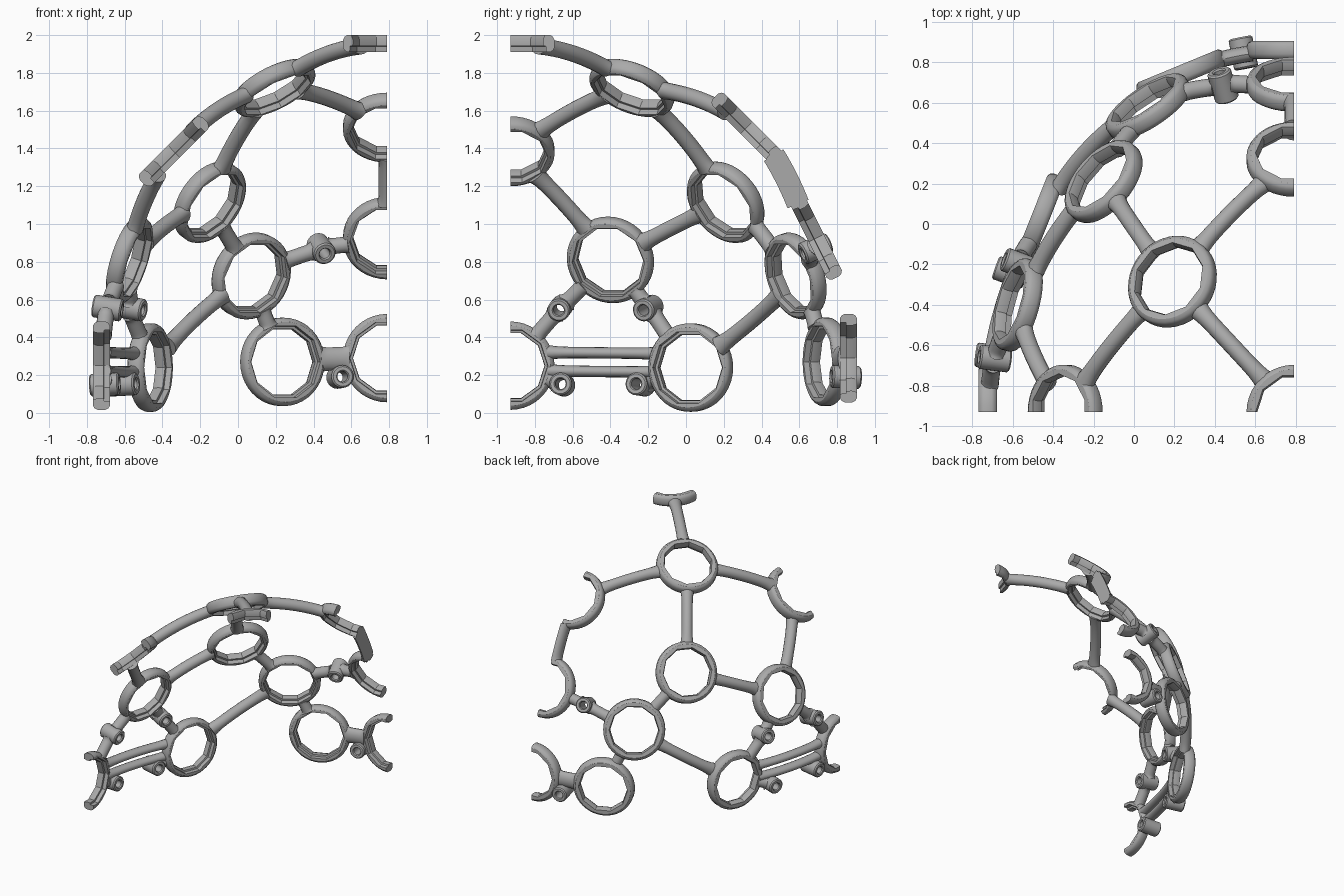
import bpy, bmesh, math
from mathutils import Vector, Matrix

if "Cube" in bpy.data.objects:
    bpy.data.objects.remove(bpy.data.objects["Cube"])

CENTRE = Vector((0.79, -0.93, 0.25))
SEMI = Vector((1.513, 1.79, 1.705))

grey = bpy.data.materials.new("plain grey")
grey.use_nodes = True
grey.diffuse_color = (0.4, 0.4, 0.4, 1)
grey.node_tree.nodes["Principled BSDF"].inputs["Base Color"].default_value = (0.4, 0.4, 0.4, 1)


def level(p):
    d = p - CENTRE
    return math.sqrt(sum((d[i] / SEMI[i]) ** 2 for i in range(3)))


def outward(p):
    d = p - CENTRE
    return Vector([d[i] / SEMI[i] ** 2 for i in range(3)]).normalized()


def finish(name, bm):
    """Trim at the two symmetry planes, cap the cuts and make the object."""
    for axis, sign in ((0, 1), (1, -1)):
        co = Vector((0, 0, 0))
        co[axis] = CENTRE[axis]
        no = Vector((0, 0, 0))
        no[axis] = sign
        cut = bmesh.ops.bisect_plane(bm, geom=bm.verts[:] + bm.edges[:] + bm.faces[:], dist=1e-5,
                                     plane_co=co, plane_no=no, clear_outer=True)["geom_cut"]
        edges = [e for e in cut if isinstance(e, bmesh.types.BMEdge) and e.is_boundary]
        if edges:
            bmesh.ops.holes_fill(bm, edges=edges, sides=0)
    bmesh.ops.recalc_face_normals(bm, faces=bm.faces[:])
    mesh = bpy.data.meshes.new(name)
    bm.to_mesh(mesh)
    bm.free()
    mesh.materials.append(grey)
    obj = bpy.data.objects.new(name, mesh)
    bpy.context.collection.objects.link(obj)
    bpy.ops.object.select_all(action="DESELECT")
    obj.select_set(True)
    bpy.context.view_layer.objects.active = obj
    bpy.ops.object.shade_smooth_by_angle(angle=math.radians(32))


def skin(bm, loops, close):
    """Join successive closed loops of vertices with quads."""
    pairs = list(zip(loops, loops[1:])) + ([(loops[-1], loops[0])] if close else [])
    for a, b in pairs:
        for i in range(len(a)):
            j = (i + 1) % len(a)
            bm.faces.new((a[i], a[j], b[j], b[i]))


def lathe(name, centre, normal, profile, segments, bore_sides=0, bore_below=0):
    """Revolve a closed (radius, height) profile; the bore may be a polygon."""
    n = normal.normalized()
    ref = Vector((0, 0, 1)) if abs(n.z) < 0.95 else Vector((0, 1, 0))
    u = (ref - n * ref.dot(n)).normalized()
    v = n.cross(u)
    bm = bmesh.new()
    loops = []
    for r, h in profile:
        loop = []
        for k in range(segments):
            a = math.tau * k / segments
            rad = r
            if bore_sides and r < bore_below:
                half = math.pi / bore_sides
                rad = r * math.cos(half) / math.cos((a + half) % (2 * half) - half)
            loop.append(bm.verts.new(centre + n * h + (u * math.cos(a) + v * math.sin(a)) * rad))
        loops.append(loop)
    skin(bm, loops, True)
    finish(name, bm)


def strut(name, a, b, gap_a, gap_b, wide=0.042, deep=0.044, flare=0.35):
    """Tube that follows the curved shell between two points."""
    d = (b - a).normalized()
    p, q = a + d * gap_a, b - d * gap_b
    la, lb = level(a), level(b)
    steps = 14
    path = []
    for i in range(steps + 1):
        t = i / steps
        c = p.lerp(q, t)
        path.append(CENTRE + (c - CENTRE) * ((la + (lb - la) * t) / level(c)))
    bm = bmesh.new()
    loops = []
    for i, c in enumerate(path):
        tan = (path[min(i + 1, steps)] - path[max(i - 1, 0)]).normalized()
        side = tan.cross(outward(c)).normalized()
        up = side.cross(tan)
        grow = 1 + flare * abs(2 * i / steps - 1) ** 6
        loops.append([bm.verts.new(c + side * wide * grow * math.cos(w) + up * deep * math.sin(w))
                      for w in (math.tau * k / 16 for k in range(16))])
    skin(bm, loops, False)
    bm.faces.new(loops[0])
    bm.faces.new(loops[-1])
    finish(name, bm)


# Rings: name -> (centre, optional facing direction)
RINGS = {
    "low_back": ((0.235, 0.74, 0.27), (-0.38, 0.92, 0)),
    "mid_back": ((0.07, 0.58, 0.725), None),
    "upper": ((-0.15, 0.21, 1.115), None),
    "high": ((0.19, -0.285, 1.72), None),
    "mid_side": ((-0.575, -0.4, 0.81), None),
    "low_side": ((-0.465, 0.025, 0.24), (-0.93, 0.37, 0)),
    "front_high": ((-0.34, -0.93, 1.385), (-1, 0, 1)),
    "front_low": ((-0.723, -0.93, 0.25), (-1, 0, 0)),
    "centre_high": ((0.79, 0.32, 1.51), (0, 1, 1)),
    "centre_mid": ((0.79, 0.69, 0.925), (0, 2, 1)),
    "centre_low": ((0.79, 0.86, 0.29), (0, 1, 0)),
    "crown": ((0.79, -0.93, 1.955), (0, 0, 1)),
}
RING_PROFILE = [(0.212, 0.045), (0.226, 0.036), (0.234, 0.02), (0.234, -0.02), (0.226, -0.036),
                (0.212, -0.045), (0.199, -0.045), (0.197, -0.014), (0.183, -0.012),
                (0.181, 0.018), (0.19, 0.045)]
C = {}
for key, (pos, facing) in RINGS.items():
    C[key] = Vector(pos)
    normal = Vector(facing) if facing else outward(C[key])
    lathe(key + "_ring", C[key], normal, RING_PROFILE, 40, 10, 0.205)

# Screw bosses with a through hole
BOSSES = {
    "back_upper": (0.44, 0.685, 0.87),
    "back_lower": (0.54, 0.845, 0.19),
    "side_upper_rear": (-0.57, -0.2, 0.555),
    "side_upper_front": (-0.69, -0.665, 0.555),
    "side_lower_rear": (-0.61, -0.24, 0.15),
    "side_lower_front": (-0.705, -0.655, 0.15),
}
BOSS_PROFILE = [(0.052, 0.078), (0.06, 0.07), (0.06, -0.07), (0.052, -0.078),
                (0.034, -0.078), (0.028, -0.07), (0.028, 0.07), (0.034, 0.078)]
for key, pos in BOSSES.items():
    C[key + "_boss"] = Vector(pos)
    lathe(key + "_boss", Vector(pos), outward(Vector(pos)), BOSS_PROFILE, 24)

# Struts between rings and bosses
LINKS = [
    ("high", "crown"), ("high", "front_high"), ("high", "upper"), ("high", "centre_high"),
    ("upper", "mid_side"), ("upper", "mid_back"), ("mid_side", "front_high"),
    ("mid_back", "low_side"), ("mid_back", "low_back"),
    ("mid_back", "back_upper_boss"), ("back_upper_boss", "centre_mid"),
    ("mid_side", "side_upper_rear_boss"), ("side_upper_rear_boss", "low_side"),
    ("mid_side", "side_upper_front_boss"), ("side_upper_front_boss", "front_low"),
    ("low_side", "side_lower_rear_boss"), ("front_low", "side_lower_front_boss"),
]
for a, b in LINKS:
    gap_a, gap_b = (0.045 if k.endswith("boss") else 0.207 for k in (a, b))
    strut(f"{a}_to_{b}_strut", C[a], C[b], gap_a, gap_b)
strut("centre_strut", C["centre_high"], C["centre_mid"], 0.205, 0.205, 0.045, 0.06)

# Broad web joining the two low rings at the back
lift = Vector((0, 0, 0.01))
strut("back_web", C["low_back"] + lift, C["centre_low"], 0.207, 0.207, 0.062, 0.04)

# Pair of bars leaving a slot between the low side rings
for label, height in (("upper", 0.07), ("lower", -0.025)):
    shift = Vector((0, 0, height))
    strut(label + "_slot_bar", C["low_side"] + shift, C["front_low"] + shift, 0.2, 0.2, 0.03, 0.042, 0.3)
